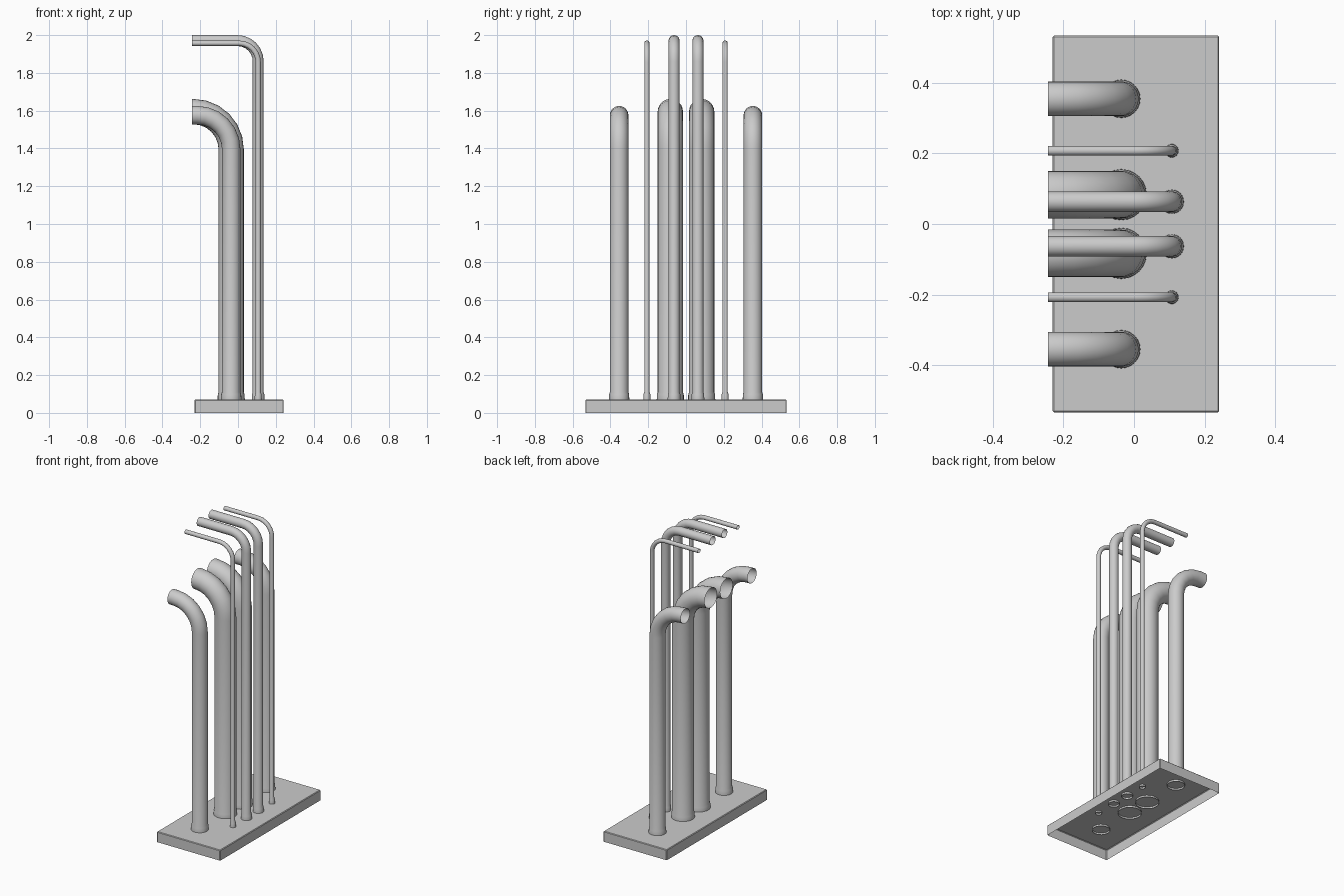
import bpy, bmesh, math
from mathutils import Vector

if "Cube" in bpy.data.objects:
    bpy.data.objects.remove(bpy.data.objects["Cube"])

X_MIN, X_MAX = -0.243, 0.241
BASE_TOP = 0.07


def finish(name, bm, angle):
    bmesh.ops.recalc_face_normals(bm, faces=bm.faces)
    mesh = bpy.data.meshes.new(name)
    bm.to_mesh(mesh)
    bm.free()
    obj = bpy.data.objects.new(name, mesh)
    bpy.context.collection.objects.link(obj)
    bpy.ops.object.select_all(action='DESELECT')
    obj.select_set(True)
    bpy.context.view_layer.objects.active = obj
    bpy.ops.object.shade_smooth_by_angle(angle=math.radians(angle))
    return obj


def base_plinth():
    # thin tray, open underneath, with slightly eased edges
    bm = bmesh.new()
    bmesh.ops.create_cube(bm, size=1)
    for v in bm.verts:
        v.co = Vector((0.0055 + v.co.x * 0.471, v.co.y * 1.066,
                       (v.co.z + 0.5) * BASE_TOP))
    bottom = [f for f in bm.faces if f.normal.z < -0.5]
    bmesh.ops.delete(bm, geom=bottom, context='FACES_ONLY')
    edges = [e for e in bm.edges if len(e.link_faces) == 2]
    bmesh.ops.bevel(bm, geom=edges, offset=0.004, segments=1, affect='EDGES')
    finish("base_plinth", bm, 20)


def pipe_pair(name, x, y, r, z, bend, steps=6, sides=24):
    # each ring: x, z, tilt of the path, radius
    rings = [(x, BASE_TOP - 0.012, 0, r + 0.005),
             (x, BASE_TOP, 0, r + 0.005),
             (x, BASE_TOP + 0.028, 0, r + 0.004),
             (x, BASE_TOP + 0.04, 0, r)]
    # elbow from vertical to horizontal
    for i in range(steps + 1):
        a = math.pi / 2 * i / steps
        rings.append((x - bend + bend * math.cos(a),
                      z - bend + bend * math.sin(a), a, r))
    # straight run to the wall side
    rings.append((X_MIN, z, math.pi / 2, r))
    bm = bmesh.new()
    loops = []
    for cx, cz, a, rad in rings:
        loop = []
        for k in range(sides):
            t = 2 * math.pi * k / sides
            u = rad * math.cos(t)
            loop.append(bm.verts.new((cx + u * math.cos(a),
                                      y + rad * math.sin(t),
                                      cz + u * math.sin(a))))
        loops.append(loop)
    for lo, hi in zip(loops, loops[1:]):
        for k in range(sides):
            n = (k + 1) % sides
            bm.faces.new((lo[k], lo[n], hi[n], hi[k]))
    obj = finish(name, bm, 40)
    mirror = obj.modifiers.new("mirror", 'MIRROR')
    mirror.use_axis = (False, True, False)
    mirror.use_mirror_merge = False


base_plinth()
pipe_pair("large_pipes", -0.036, 0.083, 0.067, 1.595, 0.20)
pipe_pair("outer_pipes", -0.036, 0.354, 0.049, 1.576, 0.18)
pipe_pair("tall_pipes", 0.107, 0.063, 0.029, 1.971, 0.11)
pipe_pair("thin_pipes", 0.107, 0.207, 0.014, 1.957, 0.10)
